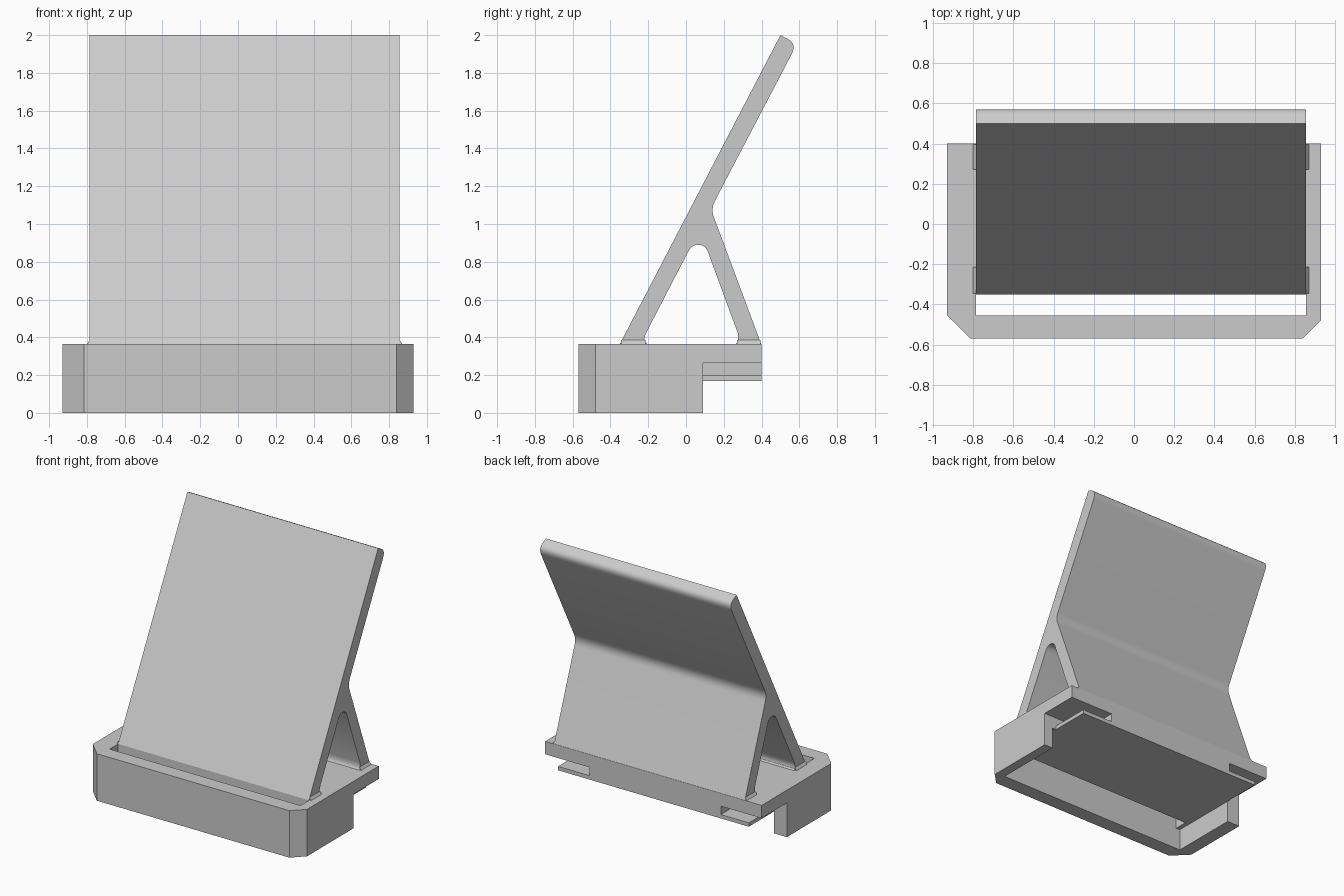
import bpy
import bmesh
from mathutils import Vector

default_cube = bpy.data.objects.get("Cube")
if default_cube:
    bpy.data.objects.remove(default_cube, do_unlink=True)

grey = bpy.data.materials.new("light grey plastic")
grey.use_nodes = True
grey.diffuse_color = (0.6, 0.6, 0.6, 1)
grey.node_tree.nodes["Principled BSDF"].inputs["Base Color"].default_value = (0.6, 0.6, 0.6, 1)


def prism(name, outline, axis, start, end):
    """Extrude a 2D outline along one axis; the outline uses the other two in order."""
    bm = bmesh.new()
    verts = []
    for a, b in outline:
        co = [a, b]
        co.insert(axis, start)
        verts.append(bm.verts.new(co))
    face = bm.faces.new(verts)
    grown = bmesh.ops.extrude_face_region(bm, geom=[face])["geom"]
    shift = Vector((0, 0, 0))
    shift[axis] = end - start
    bmesh.ops.translate(bm, vec=shift, verts=[g for g in grown if isinstance(g, bmesh.types.BMVert)])
    bmesh.ops.recalc_face_normals(bm, faces=bm.faces)
    mesh = bpy.data.meshes.new(name)
    bm.to_mesh(mesh)
    bm.free()
    mesh.materials.append(grey)
    obj = bpy.data.objects.new(name, mesh)
    bpy.context.collection.objects.link(obj)
    return obj


def activate(obj):
    bpy.ops.object.select_all(action="DESELECT")
    obj.select_set(True)
    bpy.context.view_layer.objects.active = obj


def cut_box(target, x, y, z):
    """Remove a box-shaped volume from the target."""
    cutter = prism("cutter", [(x[0], y[0]), (x[1], y[0]), (x[1], y[1]), (x[0], y[1])], 2, *z)
    mod = target.modifiers.new("cut", "BOOLEAN")
    mod.operation = "DIFFERENCE"
    mod.solver = "EXACT"
    mod.object = cutter
    activate(target)
    bpy.ops.object.modifier_apply(modifier=mod.name)
    bpy.data.objects.remove(cutter, do_unlink=True)


def arc(p0, p1, p2, steps=6):
    """Rounded corner from p0 to p2, pulled towards p1."""
    p0, p1, p2 = Vector(p0), Vector(p1), Vector(p2)
    pts = []
    for i in range(steps + 1):
        t = i / steps
        pts.append(tuple(p0 * (1 - t) ** 2 + p1 * 2 * t * (1 - t) + p2 * t ** 2))
    return pts


DECK = 0.365
LEFT, RIGHT = -0.785, 0.855

# Base with chamfered front corners
base = prism("base", [(-0.93, 0.4), (-0.93, -0.455), (-0.815, -0.57),
                      (0.84, -0.57), (0.93, -0.48), (0.93, 0.4)], 2, 0, DECK)
# Open underside, raised back and the gap in front of the panel
cut_box(base, (-0.82, RIGHT), (-0.455, 0.6), (-0.1, 0.17))
cut_box(base, (-1.1, 1.1), (0.09, 0.7), (-0.2, 0.17))
cut_box(base, (LEFT, RIGHT), (-0.455, -0.35), (0.1, 0.5))
# Side slots with a thin, shorter tab below each
for inner, tab, outer in ((-0.58, -0.82, -1.2), (0.55, 0.82, 1.2)):
    cut_box(base, sorted((inner, outer)), (0.09, 0.6), (0.2, 0.265))
    cut_box(base, sorted((tab, outer)), (0.09, 0.65), (0.1, 0.23))

# Leaning back panel and its rear brace, one side profile
profile = [(-0.35, DECK), (0.5, 2.0)]
profile += arc((0.535, 1.982), (0.588, 1.955), (0.56, 1.9))
profile += arc((0.157, 1.13), (0.128, 1.08), (0.15, 1.03))
profile += [(0.385, 0.4), (0.398, DECK)]
profile += arc((0.265, DECK), (0.28, 0.375), (0.275, 0.42), 4)
profile += arc((0.115, 0.855), (0.1, 0.89), (0.065, 0.89))
profile += arc((0.06, 0.89), (0.03, 0.89), (0.01, 0.85))
profile += arc((-0.205, 0.435), (-0.235, 0.38), (-0.205, DECK), 4)
panel = prism("back_panel", profile, 0, LEFT, RIGHT)
activate(panel)
bpy.ops.object.shade_smooth_by_angle(angle=0.5)

# Small flares where the panel and brace meet the base
for foot, y0, y1 in (("panel", -0.345, -0.215), ("brace", 0.27, 0.395)):
    for side, x, out in (("right", LEFT, -0.015), ("left", RIGHT, 0.015)):
        prism(f"{foot}_{side}_flare", [(x, DECK), (x + out, DECK), (x, DECK + 0.02)], 1, y0, y1)
